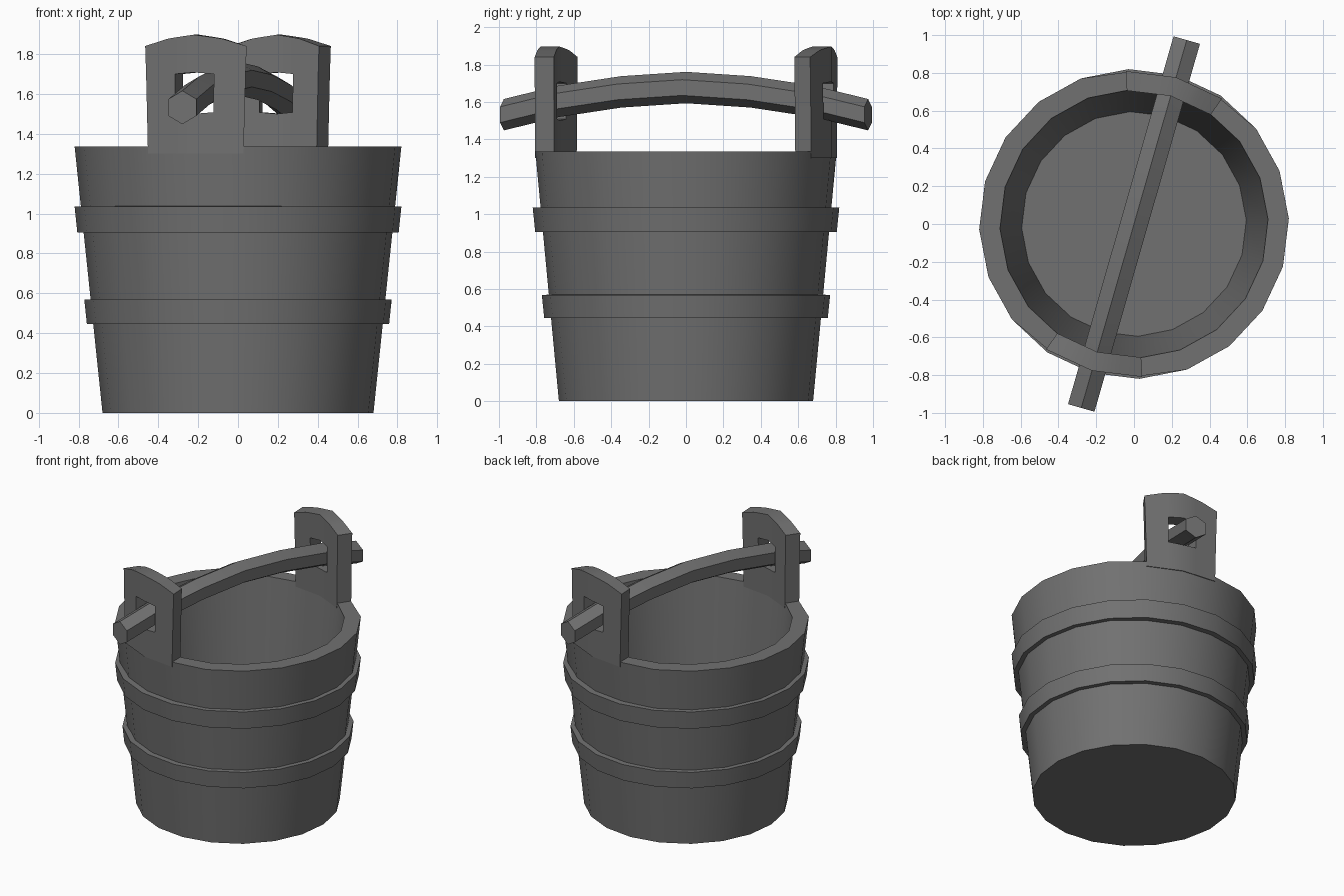
import bpy, bmesh
from math import sin, cos, radians, pi
from mathutils import Vector

if "Cube" in bpy.data.objects:
    bpy.data.objects.remove(bpy.data.objects["Cube"])

N = 20                      # staves around the bucket
AXIS = radians(74)          # direction of the handle seen from above

dark = bpy.data.materials.new("dark_grey")
dark.diffuse_color = (0.165, 0.165, 0.165, 1)
dark.use_nodes = True
dark.node_tree.nodes["Principled BSDF"].inputs["Base Color"].default_value = dark.diffuse_color


def add_object(name, bm, smooth=True):
    bmesh.ops.recalc_face_normals(bm, faces=bm.faces)
    mesh = bpy.data.meshes.new(name)
    bm.to_mesh(mesh)
    bm.free()
    mesh.materials.append(dark)
    obj = bpy.data.objects.new(name, mesh)
    bpy.context.collection.objects.link(obj)
    if smooth:
        bpy.ops.object.select_all(action='DESELECT')
        obj.select_set(True)
        bpy.context.view_layer.objects.active = obj
        bpy.ops.object.shade_smooth_by_angle(angle=radians(30))
    return obj


def polar(r, a, z):
    return Vector((r * cos(a), r * sin(a), z))


def lathe(name, profile, closed):
    """Faceted ring of N sides; an open profile is capped at both ends."""
    bm = bmesh.new()
    rings = []
    for r, z in profile:
        ring = []
        for k in range(N):
            # the rim is pulled in flush under the two ears
            under_ear = z > 1.3 and r > 0.8 and (k + 1) % (N // 2) <= 2
            ring.append(bm.verts.new(polar(0.806 if under_ear else r,
                                           AXIS + 2 * pi * k / N, z)))
        rings.append(ring)
    pairs = list(zip(rings, rings[1:]))
    if closed:
        pairs.append((rings[-1], rings[0]))
    else:
        bm.faces.new(rings[0])
        bm.faces.new(rings[-1])
    for a, b in pairs:
        for k in range(N):
            m = (k + 1) % N
            bm.faces.new((a[k], a[m], b[m], b[k]))
    return add_object(name, bm)


# Tapered wall with its floor
lathe("bucket_body", [(0.68, 0), (0.82, 1.335), (0.71, 1.335), (0.595, 0.2)], False)

# Two hoops
for name, z0, z1 in (("lower_hoop", 0.445, 0.568), ("upper_hoop", 0.905, 1.035)):
    wall = lambda z: 0.68 + 0.1045 * z
    lathe(name, [(wall(z0) - 0.03, z0), (wall(z0) + 0.032, z0),
                 (wall(z1) + 0.032, z1), (wall(z1) - 0.03, z1 + 0.003)], True)


def make_ear(name, axis):
    """Two tall staves with an arched top and a hole for the handle."""
    us = [-1, -0.55, -0.39, 0, 0.39, 0.55, 1]
    arch = [1.84, 1.876, 1.883, 1.897, 1.883, 1.876, 1.84]
    bm = bmesh.new()
    v = {}
    for i, u in enumerate(us):
        peak = 0.008 if u == 0 else 0
        for j, z in enumerate((1.3, 1.508 - peak, 1.7 + peak, arch[i])):
            for s, r in enumerate((0.808, 0.705)):
                w = abs(u) * (1 + 0.06 * j / 3)     # slight flare upward
                mid = polar(r, axis, z)
                side = polar(r, axis + radians(18) * (1 if u > 0 else -1), z)
                v[i, j, s] = bm.verts.new(mid.lerp(side, w))
    cells = {(i, j) for i in range(6) for j in range(3)} - {(2, 1), (3, 1)}
    for i, j in cells:
        loop = [(i, j), (i + 1, j), (i + 1, j + 1), (i, j + 1)]
        for s in (0, 1):
            bm.faces.new([v[a, b, s] for a, b in loop])
        for k, nb in enumerate([(i, j - 1), (i + 1, j), (i, j + 1), (i - 1, j)]):
            if nb not in cells:
                p, q = loop[k], loop[(k + 1) % 4]
                bm.faces.new((v[(*p, 0)], v[(*q, 0)], v[(*q, 1)], v[(*p, 1)]))
    return add_object(name, bm)


make_ear("back_ear", AXIS)
make_ear("front_ear", AXIS + pi)

# Arched six-sided handle through both ears, ends cut upright
half = [(0.36, 1.654), (0.71, 1.603), (1.013, 1.532)]
path = [(-s, z) for s, z in reversed(half)] + [(0, 1.677)] + half
along = Vector((cos(AXIS), sin(AXIS), 0))
across = Vector((sin(AXIS), -cos(AXIS), 0))
up = Vector((0, 0, 1))
bm = bmesh.new()
rings = []
for s, z in path:
    p = along * s + up * z
    rings.append([bm.verts.new(p + 0.084 * (up * cos(k * pi / 3) + across * sin(k * pi / 3)))
                  for k in range(6)])
for a, b in zip(rings, rings[1:]):
    for k in range(6):
        m = (k + 1) % 6
        bm.faces.new((a[k], a[m], b[m], b[k]))
bm.faces.new(rings[0])
bm.faces.new(rings[-1])
add_object("handle", bm)
